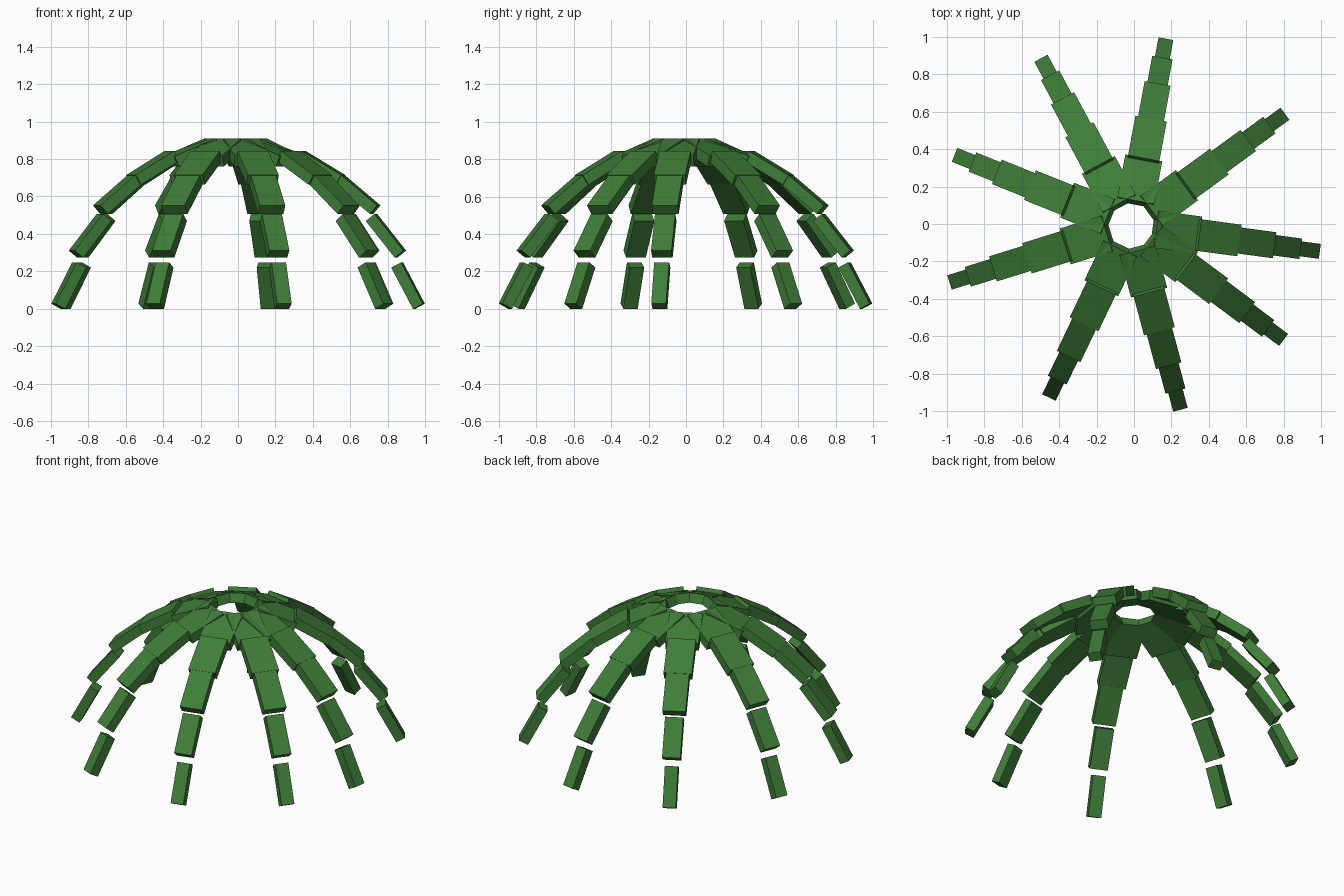
import bpy
from math import radians
from mathutils import Matrix

cube = bpy.data.objects.get("Cube")
if cube:
    bpy.data.objects.remove(cube, do_unlink=True)

# Leaf green material
green = bpy.data.materials.new("leaf_green")
green.use_nodes = True
color = (0.05, 0.205, 0.04, 1.0)
green.diffuse_color = color
bsdf = green.node_tree.nodes["Principled BSDF"]
bsdf.inputs["Base Color"].default_value = color
bsdf.inputs["Roughness"].default_value = 0.8

LENGTH, THICKNESS = 0.25, 0.06
CROWN = Matrix.Translation((-0.015, -0.01, 0))

# Each frond is a chain of slabs: radius, height, droop in degrees, width
SEGMENTS = [
    (0.242, 0.835, 22, 0.20),
    (0.460, 0.753, 31, 0.17),
    (0.658, 0.610, 40, 0.14),
    (0.812, 0.390, 51.5, 0.11),
    (0.931, 0.124, 62, 0.08),
]
# Compass direction of each frond, unevenly spread
HEADINGS = [-7.7, 36.1, 79.5, 118.3, 158.1, 197.3, 244.4, 285, 323.2]


def slab(name, matrix, width):
    """Add one flat box, long along its local x."""
    bpy.ops.mesh.primitive_cube_add(size=1)
    ob = bpy.context.object
    ob.name = name
    ob.data.transform(Matrix.Diagonal((LENGTH, width, THICKNESS, 1)))
    ob.matrix_world = matrix
    ob.data.materials.append(green)


# Fronds drooping from an open ring at the crown
for i, heading in enumerate(HEADINGS, 1):
    turn = CROWN @ Matrix.Rotation(radians(heading), 4, 'Z')
    for j, (radius, height, droop, width) in enumerate(SEGMENTS, 1):
        place = Matrix.Translation((radius, 0, height))
        tilt = Matrix.Rotation(radians(droop), 4, 'Y')
        slab(f"frond_{i}_segment_{j}", turn @ place @ tilt, width)
